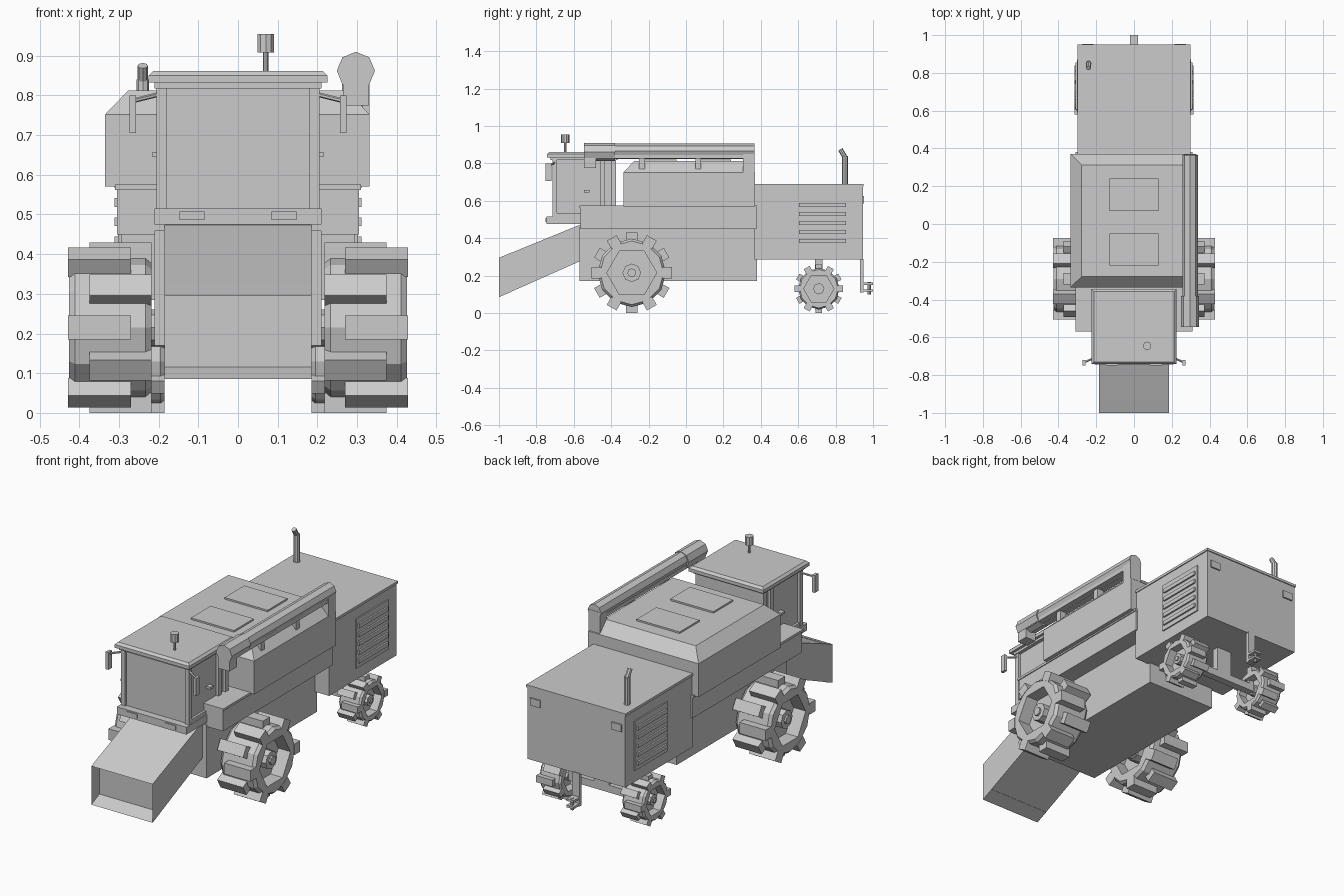
import bpy, bmesh, math
from mathutils import Vector, Matrix

cube = bpy.data.objects.get("Cube")
if cube:
    bpy.data.objects.remove(cube, do_unlink=True)

GREY = (0.6, 0.6, 0.6, 1)
grey = bpy.data.materials.new("plain_grey")
grey.use_nodes = True
grey.diffuse_color = GREY
grey.node_tree.nodes["Principled BSDF"].inputs["Base Color"].default_value = GREY


def finish(name, bm):
    bmesh.ops.recalc_face_normals(bm, faces=bm.faces)
    mesh = bpy.data.meshes.new(name)
    bm.to_mesh(mesh)
    bm.free()
    mesh.materials.append(grey)
    ob = bpy.data.objects.new(name, mesh)
    bpy.context.collection.objects.link(ob)
    return ob


def add_box(bm, x, y, z, matrix=Matrix(), taper=0):
    """Box from ranges; taper insets the top on every side."""
    rings = []
    for h, t in ((z[0], 0), (z[1], taper)):
        pts = [(x[0] + t, y[0] + t), (x[1] - t, y[0] + t),
               (x[1] - t, y[1] - t), (x[0] + t, y[1] - t)]
        rings.append([bm.verts.new(matrix @ Vector((a, b, h))) for a, b in pts])
    lo, hi = rings
    bm.faces.new(lo[::-1])
    bm.faces.new(hi)
    for i in range(4):
        j = (i + 1) % 4
        bm.faces.new((lo[i], lo[j], hi[j], hi[i]))


def box(name, x, y, z, taper=0):
    bm = bmesh.new()
    add_box(bm, x, y, z, taper=taper)
    return finish(name, bm)


def pair(name, x, y, z):
    """One box on each side of the centre line."""
    box("left_" + name, x, y, z)
    box("right_" + name, (-x[1], -x[0]), y, z)


def add_rod(bm, a, b, r, sides=8, r2=None):
    a, b = Vector(a), Vector(b)
    d = b - a
    m = Matrix.Translation((a + b) / 2) @ d.to_track_quat('Z', 'Y').to_matrix().to_4x4()
    bmesh.ops.create_cone(bm, cap_ends=True, segments=sides, radius1=r,
                          radius2=r if r2 is None else r2, depth=d.length, matrix=m)


def rod(name, a, b, r, sides=8, r2=None):
    bm = bmesh.new()
    add_rod(bm, a, b, r, sides, r2)
    return finish(name, bm)


def wheel(name, centre, radius, half, side):
    """Tyre with a six-sided well, staggered lugs, disc and hub."""
    bm = bmesh.new()
    n, tyre, well = 12, radius * 0.85, radius * 0.62
    profile = [(half, well), (half, tyre * 0.93), (half * 0.85, tyre),
               (-half * 0.85, tyre), (-half, tyre * 0.93), (-half, well)]
    rings = []
    for k in range(n):
        a = math.tau * k / n
        ring = []
        for x, r in profile:
            if r == well and k % 2:
                r *= math.cos(math.pi / 6)
            ring.append(bm.verts.new((x, r * math.cos(a), r * math.sin(a))))
        rings.append(ring)
    for k in range(n):
        p, q = rings[k], rings[(k + 1) % n]
        for i in range(len(profile)):
            j = (i + 1) % len(profile)
            bm.faces.new((p[i], p[j], q[j], q[i]))
    # lugs alternate between the inner and outer shoulder
    w = radius * 0.14
    for k in range(n):
        span = (-half, half * 0.5) if k % 2 == 0 else (-half * 0.5, half * 1.02)
        if side < 0:
            span = (-span[1], -span[0])
        add_box(bm, span, (-w, w), (tyre * 0.9, radius),
                Matrix.Rotation(math.tau * k / n, 4, 'X'))
    # disc and hub
    add_rod(bm, (-half * 0.3, 0, 0), (half * 0.3, 0, 0), well * 1.05, n)
    add_rod(bm, (-half * 0.8, 0, 0), (half * 0.8, 0, 0), radius * 0.23, 8)
    add_rod(bm, (-half * 0.9, 0, 0), (half * 0.9, 0, 0), radius * 0.11, 8)
    ob = finish(name, bm)
    ob.location = centre


# Wheels and axles
for side, label in ((1, "left"), (-1, "right")):
    wheel(label + "_drive_wheel", (side * 0.322, -0.29, 0.215), 0.215, 0.104, side)
    wheel(label + "_steering_wheel", (side * 0.25, 0.71, 0.13), 0.13, 0.065, side)
rod("drive_axle", (-0.3, -0.29, 0.215), (0.3, -0.29, 0.215), 0.045)
box("steering_axle", (-0.24, 0.24), (0.69, 0.73), (0.11, 0.15))
box("axle_support", (-0.045, 0.045), (0.69, 0.73), (0.14, 0.29))
pair("axle_strut", (0.17, 0.2), (0.69, 0.73), (0.12, 0.17))

# Chassis and side shelves
box("lower_body", (-0.21, 0.21), (-0.57, 0.38), (0.17, 0.46))
box("side_shelf", (-0.305, 0.305), (-0.565, 0.378), (0.45, 0.57))
box("shelf_rim", (-0.31, 0.31), (-0.57, 0.38), (0.562, 0.575))

# Grain tank with hipped top and hatches
box("tank_wall", (-0.335, 0.332), (-0.335, 0.37), (0.57, 0.752))
box("tank_roof", (-0.335, 0.332), (-0.335, 0.37), (0.752, 0.812), taper=0.058)
for i, y in enumerate((-0.22, 0.07)):
    box("tank_hatch_%d" % (i + 1), (-0.13, 0.13), (y, y + 0.17), (0.81, 0.821))

# Engine housing with louvred panels and rear lamps
box("engine_housing", (-0.295, 0.295), (0.365, 0.945), (0.285, 0.68))
box("engine_cover", (-0.3, 0.3), (0.365, 0.95), (0.676, 0.69))
pair("vent_panel", (0.29, 0.302), (0.59, 0.87), (0.35, 0.62))
for i in range(5):
    z = 0.375 + i * 0.048
    pair("vent_slat_%d" % (i + 1), (0.29, 0.311), (0.605, 0.855), (z, z + 0.022))
pair("rear_lamp", (0.215, 0.275), (0.94, 0.953), (0.585, 0.625))

# Exhaust
rod("exhaust_pipe", (-0.24, 0.85, 0.68), (-0.24, 0.85, 0.84), 0.016)
rod("exhaust_tip", (-0.24, 0.855, 0.825), (-0.24, 0.825, 0.875), 0.013)

# Tow hitch
box("hitch_bar", (-0.022, 0.022), (0.93, 0.95), (0.11, 0.29))
for i, z in enumerate((0.115, 0.15)):
    box("hitch_jaw_%d" % (i + 1), (-0.022, 0.022), (0.945, 1.0), (z, z + 0.012))
rod("hitch_pin", (0, 0.98, 0.1), (0, 0.98, 0.165), 0.009)

# Feeder house: slanted channel with a recessed mouth
bm = bmesh.new()
profile = [(-1.0, 0.085), (-1.0, 0.295), (-0.56, 0.475), (-0.56, 0.28)]
sides = [[bm.verts.new((x, y, z)) for y, z in profile] for x in (-0.185, 0.185)]
bm.faces.new(sides[0])
bm.faces.new(sides[1])
faces = [bm.faces.new((sides[0][i], sides[0][(i + 1) % 4],
                       sides[1][(i + 1) % 4], sides[1][i])) for i in range(4)]
mouth = faces[0]
bmesh.ops.inset_region(bm, faces=[mouth], thickness=0.022)
bmesh.ops.translate(bm, verts=mouth.verts, vec=(0, 0.07, 0.03))
finish("feeder_house", bm)

# Cab
box("cab_platform", (-0.21, 0.21), (-0.745, -0.36), (0.475, 0.515))
box("cab_glass", (-0.19, 0.19), (-0.705, -0.39), (0.51, 0.83))
for i, y in enumerate((-0.715, -0.46, -0.40)):
    pair("cab_pillar_%d" % (i + 1), (0.18, 0.205), (y, y + 0.025), (0.51, 0.83))
pair("door_sill", (0.18, 0.203), (-0.715, -0.38), (0.51, 0.535))
box("cab_rear_wall", (-0.203, 0.203), (-0.40, -0.375), (0.51, 0.83))
box("roof_underside", (-0.21, 0.21), (-0.725, -0.365), (0.818, 0.835))
box("roof_edge", (-0.225, 0.225), (-0.742, -0.345), (0.832, 0.85))
box("roof_top", (-0.225, 0.225), (-0.742, -0.345), (0.85, 0.862), taper=0.012)
pair("work_lamp", (0.085, 0.148), (-0.75, -0.74), (0.486, 0.508))
pair("door_handle", (0.185, 0.215), (-0.545, -0.515), (0.645, 0.658))

# Mirrors
pair("mirror", (0.257, 0.273), (-0.75, -0.72), (0.705, 0.80))
for s, label in ((1, "left"), (-1, "right")):
    rod(label + "_mirror_arm", (s * 0.19, -0.70, 0.805), (s * 0.27, -0.735, 0.785), 0.006, 6)

# Beacon
rod("beacon_stem", (0.07, -0.645, 0.85), (0.07, -0.645, 0.915), 0.007)
rod("beacon_lamp", (0.07, -0.645, 0.908), (0.07, -0.645, 0.955), 0.022, 10)

# Unloading auger with spout, cradle and elbow
rod("auger_tube", (0.297, -0.52, 0.865), (0.297, 0.365, 0.865), 0.041)
box("auger_rail", (0.262, 0.33), (-0.50, 0.36), (0.825, 0.845))
rod("auger_hood", (0.297, -0.545, 0.862), (0.297, -0.38, 0.862), 0.048)
box("auger_spout", (0.265, 0.33), (-0.545, -0.48), (0.775, 0.865))
box("auger_elbow", (0.262, 0.332), (0.305, 0.367), (0.69, 0.87))
for i, y in enumerate((-0.25, 0.05)):
    box("auger_cradle_%d" % (i + 1), (0.275, 0.315), (y, y + 0.03), (0.74, 0.84))
